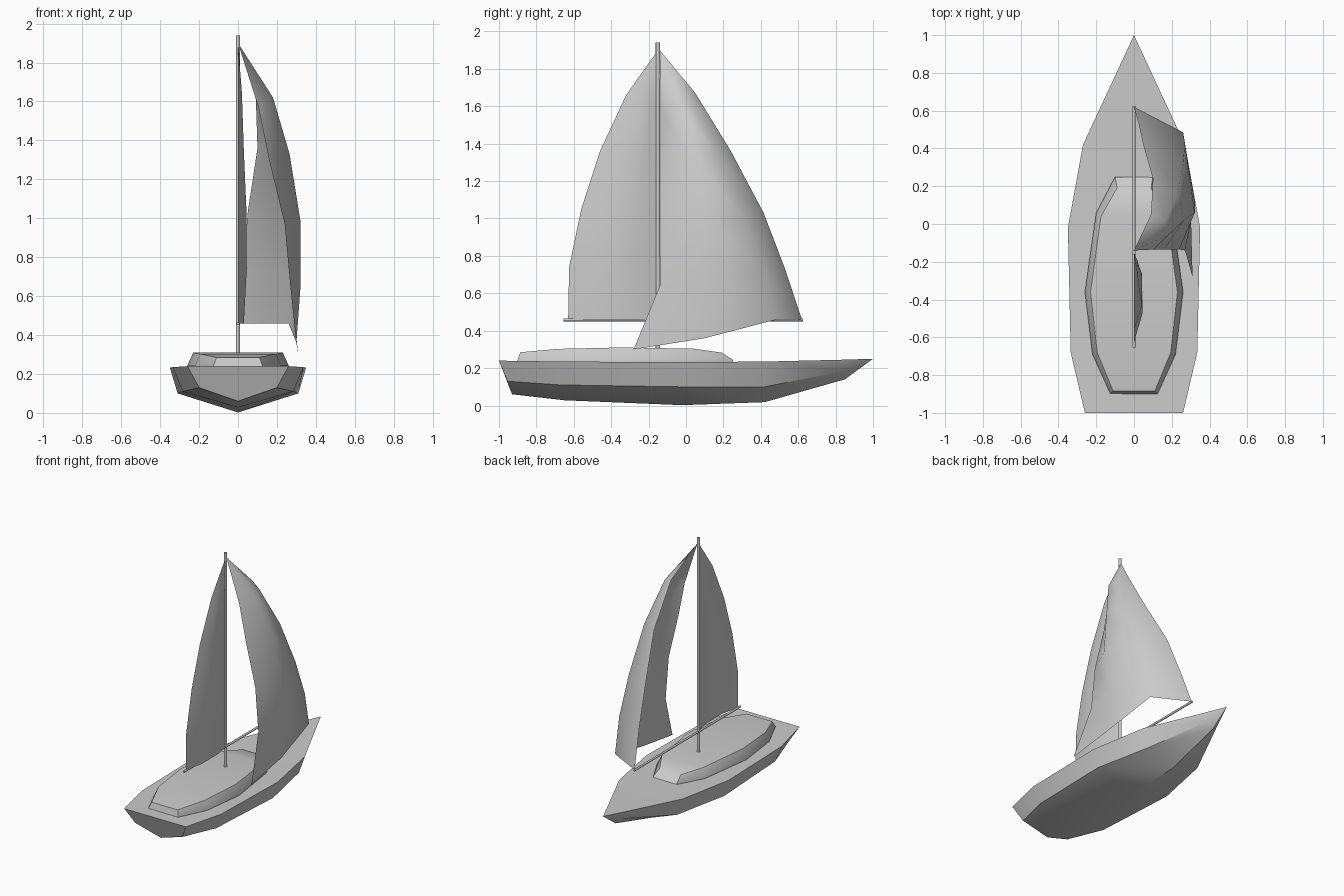
import bpy, bmesh, math

if "Cube" in bpy.data.objects:
    bpy.data.objects.remove(bpy.data.objects["Cube"])


def finish(name, bm, angle=30):
    bmesh.ops.remove_doubles(bm, verts=bm.verts, dist=0.0005)
    bmesh.ops.recalc_face_normals(bm, faces=bm.faces)
    me = bpy.data.meshes.new(name)
    bm.to_mesh(me)
    bm.free()
    ob = bpy.data.objects.new(name, me)
    bpy.context.collection.objects.link(ob)
    bpy.ops.object.select_all(action='DESELECT')
    ob.select_set(True)
    bpy.context.view_layer.objects.active = ob
    bpy.ops.object.shade_smooth_by_angle(angle=math.radians(angle))
    return ob


def loft(name, rows, closed=False, angle=30):
    """Skin rows of points; closed rows also get end caps."""
    bm = bmesh.new()
    vs = [[bm.verts.new(p) for p in r] for r in rows]
    n = len(rows[0])
    for a, b in zip(vs, vs[1:]):
        for i in range(n if closed else n - 1):
            j = (i + 1) % n
            bm.faces.new((a[i], a[j], b[j], b[i]))
    if closed:
        bm.faces.new(vs[0])
        bm.faces.new(vs[-1][::-1])
    bmesh.ops.dissolve_degenerate(bm, dist=0.0005, edges=bm.edges)
    return finish(name, bm, angle)


def rod(name, p, r, length, rot=(0, 0, 0)):
    bpy.ops.mesh.primitive_cylinder_add(vertices=10, radius=r, depth=length, location=p, rotation=rot)
    bpy.context.object.name = name
    bpy.ops.object.shade_smooth_by_angle(angle=math.radians(40))


# Hull: (sheer x, y, z), (chine x, y, z), (keel y, z) per station
stations = [
    ((.26, -1, .24), (.2, -.955, .13), (-.93, .06)),
    ((.335, -.68, .235), (.285, -.67, .11), (-.65, .028)),
    ((.35, -.02, .232), (.31, -.02, .1), (-.02, .002)),
    ((.27, .42, .235), (.22, .42, .1), (.42, .018)),
    ((.072, .845, .245), (.045, .845, .185), (.85, .14)),
    ((0, 1, .25), (0, 1, .25), (1, .25)),
]
hull = []
for s, c, k in stations:
    hull.append([s, c, (0, *k), (-c[0], c[1], c[2]), (-s[0], s[1], s[2])])
loft("hull", hull, True, 35)

# Low cabin: y base, half width base, y top, half width top, z top
cabin = []
for yb, wb, yt, wt, zt in [(-.9, .125, -.885, .11, .285), (-.69, .22, -.68, .195, .303),
                           (-.36, .26, -.36, .23, .31), (.06, .2, .04, .175, .304),
                           (.25, .1, .19, .09, .283)]:
    cabin.append([(wb, yb, .23), (wb, yb, .245), (wt, yt, zt),
                  (-wt, yt, zt), (-wb, yb, .245), (-wb, yb, .23)])
loft("cabin", cabin, True, 40)

# Mast and boom
rod("mast", (0, -.15, 1.11), .012, 1.66)
rod("boom", (0, -.015, .458), .008, 1.28, (math.pi / 2, 0, 0))

# Aft sail: leech y, z and camber per row
aft = []
for i, (y, z, c) in enumerate([(-.63, .46, .03), (-.625, .74, .045), (-.56, 1.05, .043),
                               (-.46, 1.36, .03), (-.32, 1.66, .02), (-.15, 1.9, 0)]):
    luff_z = .46 + 1.44 * i / 5
    aft.append([(c * k, -.15 + (y + .15) * t, luff_z + (z - luff_z) * t)
                for t, k in ((0, 0), (.27, .95), (.68, 1), (1, 0))])
loft("aft_sail", aft, False, 60)

# Billowing fore sail, rows from foot to head
fore = [
    [(0, .62, .46), (.26, .485, .46), (.30, .1, .36), (.31, -.28, .3)],
    [(.025, .53, .73), (.27, .42, .72), (.322, .12, .66), (.27, -.14, .64)],
    [(.05, .415, 1.03), (.26, .32, 1.0), (.322, .06, .98), (.24, -.135, .97)],
    [(.1, .24, 1.36), (.235, .17, 1.34), (.265, .02, 1.33), (.16, -.135, 1.3)],
    [(.09, .05, 1.67), (.165, .02, 1.64), (.18, -.06, 1.62), (.105, -.135, 1.57)],
    [(0, -.14, 1.9)] * 4,
]
loft("fore_sail", fore, False, 75)
